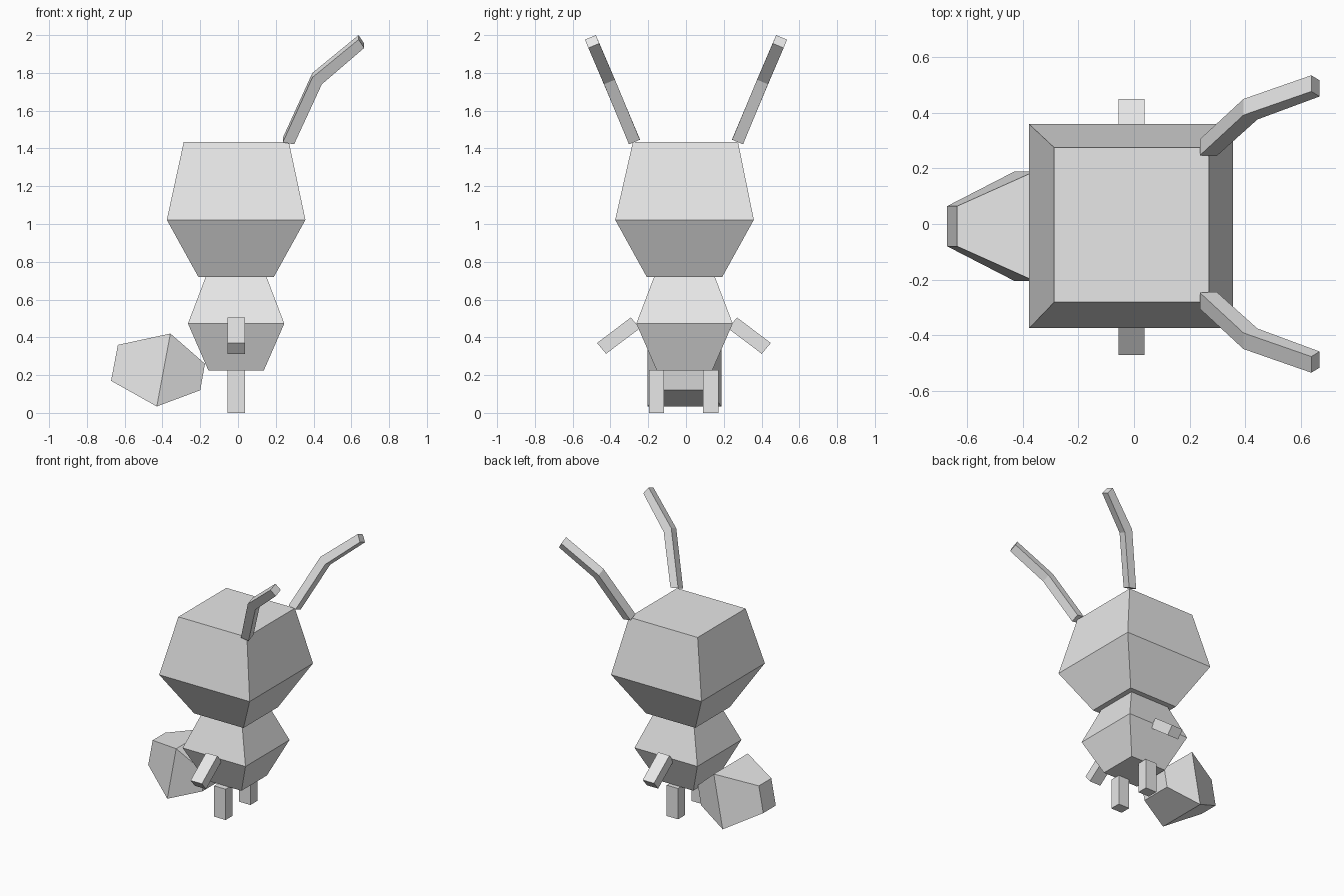
import bpy
import bmesh
from mathutils import Vector

if "Cube" in bpy.data.objects:
    bpy.data.objects.remove(bpy.data.objects["Cube"])

grey = bpy.data.materials.new("light grey")
grey.diffuse_color = (0.8, 0.8, 0.8, 1)
grey.use_nodes = True
grey.node_tree.nodes["Principled BSDF"].inputs["Base Color"].default_value = grey.diffuse_color

CX, CY = -0.01, -0.008  # middle of the figure


def loft(name, rings):
    """Closed flat-faced solid through a list of four-cornered rings."""
    bm = bmesh.new()
    loops = [[bm.verts.new(p) for p in ring] for ring in rings]
    for a, b in zip(loops, loops[1:]):
        for i in range(4):
            j = (i + 1) % 4
            bm.faces.new((a[i], a[j], b[j], b[i]))
    bm.faces.new(loops[0])
    bm.faces.new(loops[-1])
    bmesh.ops.recalc_face_normals(bm, faces=bm.faces)
    mesh = bpy.data.meshes.new(name)
    bm.to_mesh(mesh)
    bm.free()
    mesh.materials.append(grey)
    obj = bpy.data.objects.new(name, mesh)
    bpy.context.collection.objects.link(obj)
    return obj


def square(z, r, cx=CX, cy=CY):
    return [(cx + sx * r, cy + sy * r, z)
            for sx, sy in ((-1, -1), (1, -1), (1, 1), (-1, 1))]


def block(x0, x1, y0, y1, z):
    return [(x0, y0, z), (x1, y0, z), (x1, y1, z), (x0, y1, z)]


# Head and body: squares swelling to a wide middle
loft("head", [square(0.72, 0.20), square(1.022, 0.367),
              square(1.435, 0.278, -0.009, -0.003)])
loft("body", [square(0.225, 0.147), square(0.473, 0.255), square(0.72, 0.161)])

# Tail: tilted double frustum; each section runs from a low to a high (x, z)
sections = [((-0.672, 0.17), (-0.636, 0.36), 0.0725),
            ((-0.43, 0.034), (-0.358, 0.42), 0.197),
            ((-0.20, 0.12), (-0.175, 0.26), 0.12)]
loft("tail", [[(lo[0], CY - h, lo[1]), (lo[0], CY + h, lo[1]),
               (hi[0], CY + h, hi[1]), (hi[0], CY - h, hi[1])]
              for lo, hi, h in sections])

# Antenna: each station gives its outer upper and outer lower corner
stations = [((0.237, 0.305, 1.432), (0.297, 0.302, 1.422)),
            ((0.394, 0.45, 1.776), (0.444, 0.434, 1.74)),
            ((0.638, 0.535, 1.976), (0.668, 0.517, 1.932))]
across = Vector((0, -0.058, 0.024))

for side, s in (("front", -1), ("back", 1)):
    # Leg
    y0, y1 = sorted((-0.013 + s * 0.104, -0.013 + s * 0.184))
    loft(side + "_leg", [block(-0.055, 0.037, y0, y1, z) for z in (0, 0.226)])

    # Arm, sloping outwards and down
    ends = [((0.281, 0.505), (0.233, 0.448)), ((0.46, 0.37), (0.412, 0.313))]
    loft(side + "_arm", [[(x, -0.011 + s * e[k][0], e[k][1])
                          for x, k in ((-0.055, 0), (0.037, 0), (0.037, 1), (-0.055, 1))]
                         for e in ends])

    # Antenna
    rings = []
    for up, low in stations:
        up, low = Vector(up), Vector(low)
        rings.append([(p.x, s * p.y, p.z)
                      for p in (up, low, low + across, up + across)])
    loft(side + "_antenna", rings)
